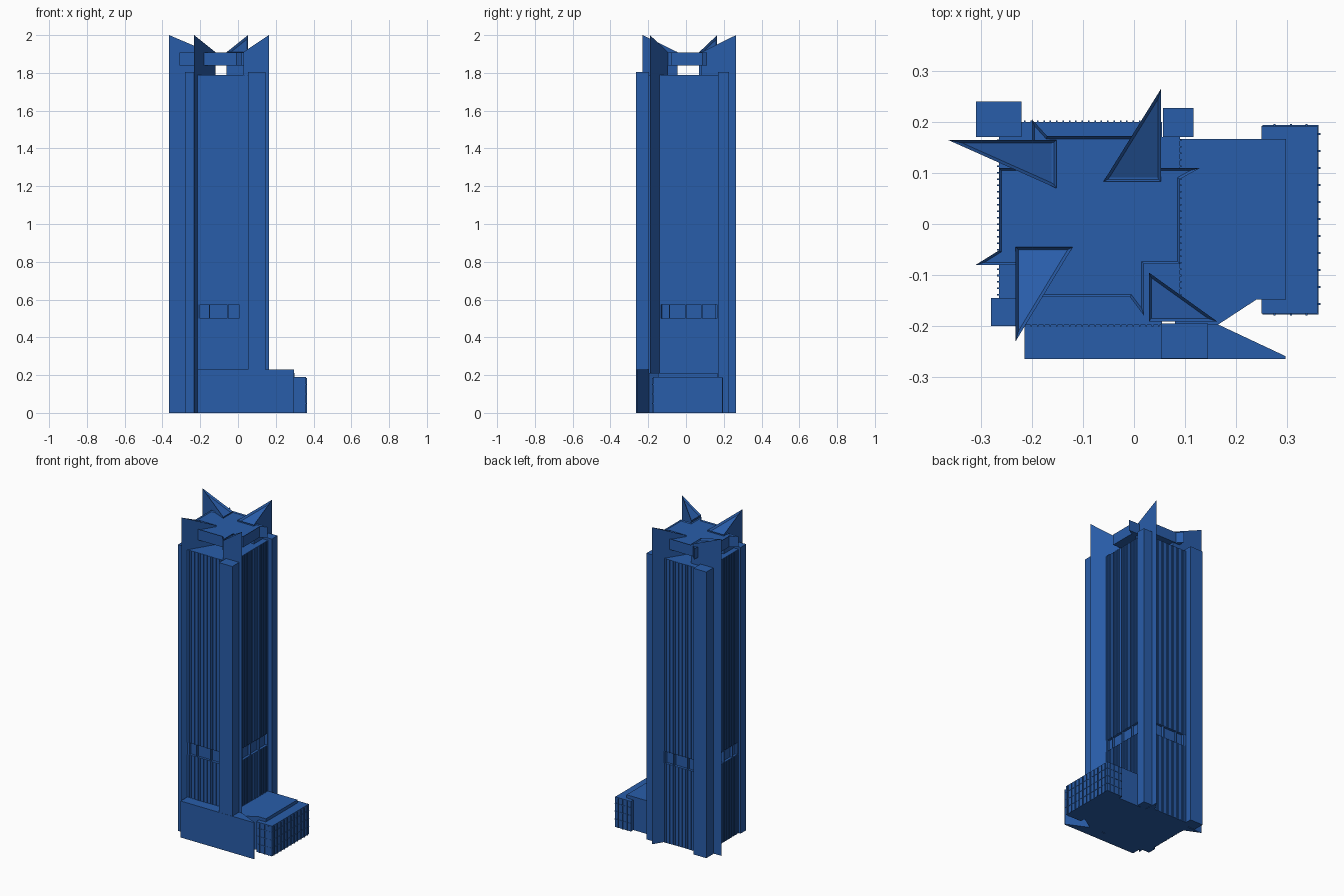
import bpy, bmesh

if "Cube" in bpy.data.objects:
    bpy.data.objects.remove(bpy.data.objects["Cube"])

blue = bpy.data.materials.new("blue")
blue.diffuse_color = (0.022, 0.11, 0.40, 1)
blue.use_nodes = True
blue.node_tree.nodes["Principled BSDF"].inputs["Base Color"].default_value = blue.diffuse_color


def finish(bm, name):
    bmesh.ops.recalc_face_normals(bm, faces=bm.faces[:])
    me = bpy.data.meshes.new(name)
    bm.to_mesh(me)
    bm.free()
    me.materials.append(blue)
    ob = bpy.data.objects.new(name, me)
    bpy.context.collection.objects.link(ob)
    return ob


def prism(name, pts, z0, tops, rim=0, depth=0):
    """Extruded plan; tops is one height or one per point; rim sinks the top face."""
    if not isinstance(tops, (list, tuple)):
        tops = [tops] * len(pts)
    bm = bmesh.new()
    lo = [bm.verts.new((x, y, z0)) for x, y in pts]
    hi = [bm.verts.new((x, y, z)) for (x, y), z in zip(pts, tops)]
    bm.faces.new(lo[::-1])
    top = bm.faces.new(hi)
    n = len(pts)
    for i in range(n):
        j = (i + 1) % n
        bm.faces.new((lo[i], lo[j], hi[j], hi[i]))
    bmesh.ops.recalc_face_normals(bm, faces=bm.faces[:])
    if rim:
        # sink the face inside a raised rim
        bmesh.ops.inset_individual(bm, faces=[top], thickness=rim, use_even_offset=True)
        for v in top.verts:
            v.co.z -= depth
    return finish(bm, name)


def boxes(name, items):
    """Several boxes (x0, x1, y0, y1, z0, z1) in one object."""
    bm = bmesh.new()
    for x0, x1, y0, y1, z0, z1 in items:
        vs = bmesh.ops.create_cube(bm, size=1)["verts"]
        for v in vs:
            v.co = (x0 if v.co.x < 0 else x1, y0 if v.co.y < 0 else y1,
                    z0 if v.co.z < 0 else z1)
    return finish(bm, name)


def cross(d):
    """Tower plan with notched corners, shrunk by d."""
    X0, X1, x0, x1 = -0.265 + d, 0.09 - d, -0.22 + d, 0.055 - d
    Y0, Y1, y0, y1 = -0.198 + d, 0.20 - d, -0.145 + d, 0.17 - d
    return [(x0, Y0), (x1, Y0), (x1, y0), (X1, y0), (X1, y1), (x1, y1),
            (x1, Y1), (x0, Y1), (x0, y1), (X0, y1), (X0, y0), (x0, y0)]


def spread(a, b, step):
    n = max(1, round((b - a) / step))
    return [a + (b - a) * (i + 0.5) / n for i in range(n)]


# Tower shaft in two tiers with a recessed band between
tiers = [(0, 0.50), (0.575, 1.79)]
prism("lower_shaft", cross(0), 0, 0.50)
prism("band_core", cross(0.015), 0.50, 0.575)
prism("upper_shaft", cross(0), 0.575, 1.79)

# Piers dividing the band openings
piers = []
for a, b in [(-0.22, -0.20), (-0.153, -0.147), (-0.058, -0.051), (0.005, 0.055)]:
    piers += [(a, b, -0.198, -0.18, 0.50, 0.575), (a, b, 0.18, 0.20, 0.50, 0.575)]
for a, b in [(-0.145, -0.13), (-0.09, -0.084), (-0.005, 0.002), (0.08, 0.087), (0.165, 0.17)]:
    piers += [(-0.265, -0.245, a, b, 0.50, 0.575), (0.07, 0.09, a, b, 0.50, 0.575)]
boxes("band_piers", piers)

# Fine vertical mullions on all four walls
w, p = 0.0015, 0.003
mull = []
for z0, z1 in tiers:
    for x in spread(-0.22, 0.055, 0.0125):
        mull += [(x - w, x + w, -0.198 - p, -0.197, z0, z1),
                 (x - w, x + w, 0.199, 0.20 + p, z0, z1)]
    for y in spread(-0.145, 0.17, 0.0125):
        mull += [(-0.265 - p, -0.264, y - w, y + w, z0, z1),
                 (0.089, 0.09 + p, y - w, y + w, z0, z1)]
boxes("wall_mullions", mull)

# Corner posts
for name, x0, x1, y0, y1 in [("back_left", -0.31, -0.22, 0.17, 0.24),
                             ("back_right", 0.057, 0.117, 0.17, 0.227),
                             ("front_left", -0.28, -0.22, -0.20, -0.145),
                             ("front_right", 0.053, 0.145, -0.264, -0.195)]:
    boxes(name + "_post", [(x0, x1, y0, y1, 0, 1.805)])

# Triangular fins: tip first, tops sloping down to the inner edge
for name, tri in [("back_left", [(-0.365, 0.165), (-0.152, 0.07), (-0.152, 0.165)]),
                  ("back_right", [(0.053, 0.265), (-0.06, 0.083), (0.053, 0.083)]),
                  ("front_left", [(-0.232, -0.23), (-0.12, -0.045), (-0.232, -0.045)]),
                  ("front_right", [(0.163, -0.191), (0.029, -0.095), (0.029, -0.191)])]:
    prism(name + "_fin", tri, 0, [2.0, 1.91, 1.91], 0.006, 0.012)

# Pinwheel crown plate floating between the fins
crown = [(-0.31, -0.08), (-0.232, -0.08), (-0.232, -0.143), (-0.008, -0.143),
         (0.02, -0.18), (0.02, -0.078), (0.09, -0.078), (0.09, 0.088),
         (0.13, 0.11), (0.05, 0.11), (0.05, 0.172), (-0.17, 0.172),
         (-0.20, 0.205), (-0.20, 0.11), (-0.265, 0.11), (-0.265, -0.052)]
prism("crown_plate", crown, 1.84, 1.908, 0.005, 0.006)

# Podium: front wedge slab, main block and glazed end block
prism("front_wedge", [(-0.215, -0.265), (0.297, -0.265), (0.297, -0.259),
                      (0.165, -0.197), (-0.215, -0.197)], 0, 0.23)
prism("podium_block", [(0.08, -0.197), (0.165, -0.197), (0.24, -0.148), (0.298, -0.148),
                       (0.298, 0.167), (0.08, 0.167)], 0, 0.21)
boxes("podium_end", [(0.25, 0.36, -0.175, 0.192, 0, 0.19)])

# Mullion grid on the end block
grid = []
for i in range(11):
    y = -0.157 + i * 0.0333
    grid.append((0.359, 0.365, y - 0.002, y + 0.002, 0, 0.185))
for x in (0.275, 0.308, 0.338):
    grid += [(x - 0.002, x + 0.002, -0.179, -0.174, 0, 0.185),
             (x - 0.002, x + 0.002, 0.191, 0.196, 0, 0.185)]
for z in (0.05, 0.10, 0.15):
    grid.append((0.252, 0.362, -0.177, 0.194, z - 0.002, z + 0.002))
boxes("podium_mullions", grid)
